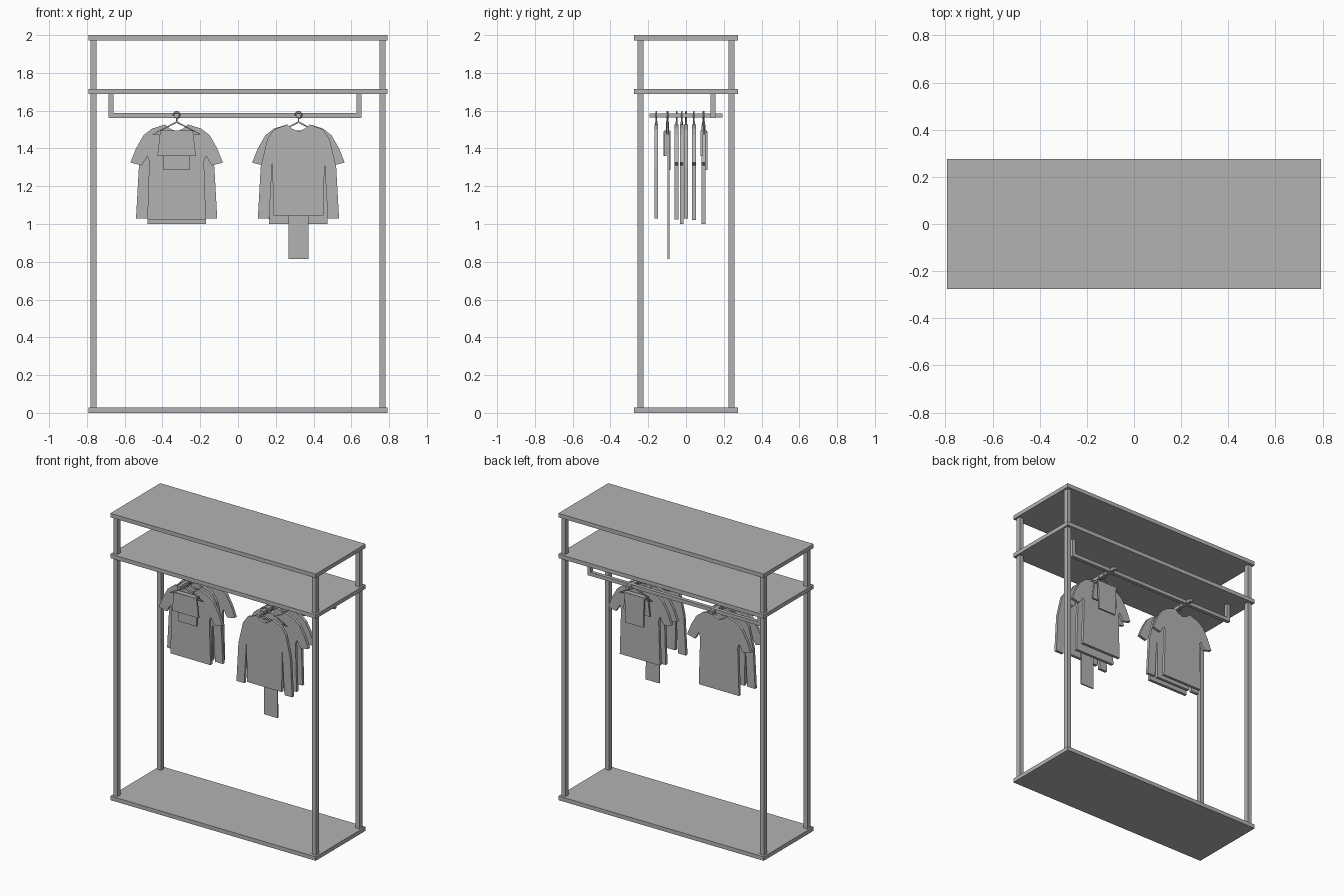
import bpy, bmesh, math
from mathutils import Vector

cube = bpy.data.objects.get("Cube")
if cube:
    bpy.data.objects.remove(cube)

grey = bpy.data.materials.new("plain grey")
grey.use_nodes = True
COLOR = (0.45, 0.45, 0.45, 1)
grey.diffuse_color = COLOR
grey.node_tree.nodes["Principled BSDF"].inputs["Base Color"].default_value = COLOR


def finish(name, bm):
    bmesh.ops.recalc_face_normals(bm, faces=bm.faces)
    mesh = bpy.data.meshes.new(name)
    bm.to_mesh(mesh)
    bm.free()
    mesh.materials.append(grey)
    obj = bpy.data.objects.new(name, mesh)
    bpy.context.collection.objects.link(obj)
    return obj


def box(name, center, size):
    bm = bmesh.new()
    bmesh.ops.create_cube(bm, size=1)
    bmesh.ops.scale(bm, vec=size, verts=bm.verts)
    bmesh.ops.translate(bm, vec=center, verts=bm.verts)
    return finish(name, bm)


def flat_panel(name, half, x, y, thick):
    """Mirror a half outline (top to bottom) and extrude it along y."""
    outline = half + [(-px, pz) for px, pz in reversed(half) if px > 0]
    bm = bmesh.new()
    face = bm.faces.new([bm.verts.new((x + px, y - thick / 2, pz)) for px, pz in outline])
    new = bmesh.ops.extrude_face_region(bm, geom=[face])["geom"]
    bmesh.ops.translate(bm, vec=(0, thick, 0),
                        verts=[v for v in new if isinstance(v, bmesh.types.BMVert)])
    return finish(name, bm)


def wire(name, points, x, y, radius, closed=False):
    curve = bpy.data.curves.new(name, "CURVE")
    curve.dimensions = "3D"
    curve.bevel_depth = radius
    curve.bevel_resolution = 1
    curve.use_fill_caps = True
    spline = curve.splines.new("POLY")
    spline.points.add(len(points) - 1)
    for p, (px, pz) in zip(spline.points, points):
        p.co = (x + px, y, pz, 1)
    spline.use_cyclic_u = closed
    curve.materials.append(grey)
    obj = bpy.data.objects.new(name, curve)
    bpy.context.collection.objects.link(obj)


# Frame: three boards and four posts
for name, z in (("base_board", 0.014), ("middle_shelf", 1.702), ("top_shelf", 1.986)):
    box(name, (0, 0, z), (1.585, 0.55, 0.028))
for sx in (-1, 1):
    for sy in (-1, 1):
        box("post", (sx * 0.765, sy * 0.24, 1), (0.03, 0.032, 1.95))

# Hanging rail with its two drops and two front-to-back arms
box("rail", (-0.016, 0.143, 1.574), (1.336, 0.025, 0.025))
for x in (-0.672, 0.64):
    box("rail_drop", (x, 0.143, 1.63), (0.025, 0.025, 0.13))
for x in (-0.325, 0.32):
    box("rail_arm", (x, 0, 1.574), (0.022, 0.385, 0.022))


# Hangers: hook, shoulders and trouser bar
def hanger(x, y):
    hook = [(0.018 * math.cos(a), 1.577 + 0.018 * math.sin(a))
            for a in [math.radians(200 - 36 * i) for i in range(9)]]
    wire("hanger_hook", hook + [(0, 1.555), (0, 1.535)], x, y, 0.004)
    wire("hanger_body", [(0, 1.54), (0.125, 1.475), (-0.125, 1.475)], x, y, 0.006, True)


# Garment half outlines
def short_shirt(bottom):
    return [(0, 1.49), (0.035, 1.505), (0.06, 1.527), (0.13, 1.505), (0.175, 1.47),
            (0.215, 1.4), (0.245, 1.325), (0.185, 1.31), (0.155, 1.36),
            (0.145, 1.33), (0.155, bottom), (0, bottom)]


def long_shirt(bottom):
    return [(0, 1.49), (0.035, 1.505), (0.06, 1.527), (0.13, 1.5), (0.165, 1.45),
            (0.2, 1.3), (0.215, 1.03), (0.155, 1.03), (0.138, 1.33),
            (0.133, bottom), (0, bottom)]


def strip(top_half, bottom_half, top, bottom):
    return [(0, top), (top_half, top), (bottom_half, bottom), (0, bottom)]


def shirt(outline, x, y):
    hanger(x, y)
    flat_panel("shirt", outline, x, y, 0.02)


def folded(x, y, side):
    """Shorts folded over a hanger bar, with the narrow layer on one side."""
    hanger(x, y)
    flat_panel("folded_wide_layer", strip(0.087, 0.102, 1.49, 1.36), x, y - side * 0.012, 0.012)
    flat_panel("folded_long_layer", strip(0.075, 0.07, 1.49, 1.285), x, y + side * 0.012, 0.012)
    box("folded_top", (x, y, 1.488), (0.17, 0.034, 0.012))


# Right-hand group
R = -0.325
folded(R, -0.1, 1)
shirt(short_shirt(1.025), R, -0.05)
shirt(long_shirt(1.03), R, 0.0)
shirt(short_shirt(1.0), R, 0.092)

# Left-hand group
L = 0.32
shirt(long_shirt(1.045), L, -0.157)
hanger(L, -0.097)
flat_panel("long_scarf", strip(0.05, 0.053, 1.485, 0.815), L, -0.093, 0.009)
flat_panel("scarf_back", strip(0.05, 0.052, 1.485, 1.36), L, -0.108, 0.009)
shirt(short_shirt(1.0), L, -0.022)
shirt(short_shirt(1.02), L, 0.042)
folded(L, 0.095, 1)
